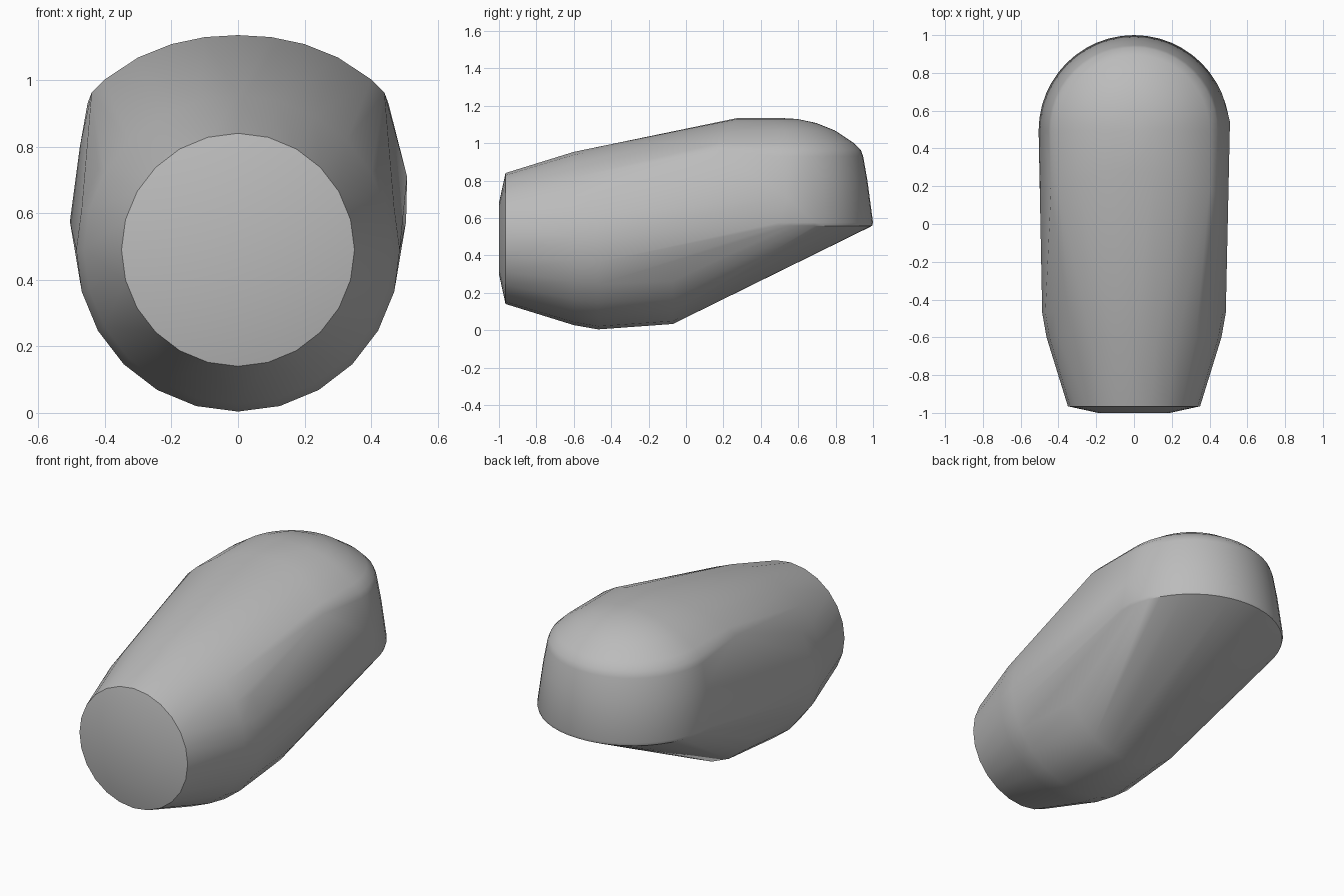
import bpy
import bmesh
from math import sin, cos, pi, radians

cube = bpy.data.objects.get("Cube")
if cube:
    bpy.data.objects.remove(cube, do_unlink=True)

grey = bpy.data.materials.new("mid_grey")
grey.use_nodes = True
colour = (0.5, 0.5, 0.5, 1)
grey.diffuse_color = colour
grey.node_tree.nodes["Principled BSDF"].inputs["Base Color"].default_value = colour

SIDES = 24
AXIS_Z = 0.49
CAP_Y = 0.495
bm = bmesh.new()


def barrel_ring(y, radius):
    """Upright ring around the long axis."""
    for i in range(SIDES):
        a = 2 * pi * i / SIDES
        bm.verts.new((radius * sin(a), y, AXIS_Z + radius * cos(a)))


def cap_arc(radius, z):
    """Level half ring around the rounded back."""
    for i in range(SIDES + 1):
        a = pi * i / SIDES
        bm.verts.new((radius * cos(a), CAP_Y + radius * sin(a), z))


# Barrel: shallow nose, taper, widest band, start of the sloping underside
for y, radius in ((-1, 0.19), (-0.965, 0.35), (-0.6, 0.463),
                  (-0.47, 0.486), (-0.07, 0.457)):
    barrel_ring(y, radius)

# Rounded back: lower rim and leaning wall
for radius, z in ((0.485, 0.55), (0.5, 0.558), (0.505, 0.575),
                  (0.475, 0.8), (0.452, 0.93)):
    cap_arc(radius, z)

# Domed top, carried forward as an arch with a curved front edge
for radius, z in ((0.44, 0.962), (0.4, 1.002), (0.3, 1.068),
                  (0.2, 1.108), (0.1, 1.129), (0, 1.135)):
    cap_arc(radius, z)
    for side in (-1, 1):
        bm.verts.new((side * radius, 0.28 - 0.6 * radius ** 2, z))

# Slight bulge on one flank
bm.verts.new((0.508, 0.54, 0.71))

# Wrap one taut skin around all the sections
bmesh.ops.remove_doubles(bm, verts=bm.verts, dist=0.0005)
hull = bmesh.ops.convex_hull(bm, input=bm.verts)
spare = {g for g in hull["geom_interior"] + hull["geom_unused"]
         if isinstance(g, bmesh.types.BMVert)}
bmesh.ops.delete(bm, geom=list(spare), context='VERTS')
bmesh.ops.dissolve_limit(bm, angle_limit=radians(0.5), verts=bm.verts, edges=bm.edges)
bmesh.ops.recalc_face_normals(bm, faces=bm.faces)

mesh = bpy.data.meshes.new("rounded_body")
bm.to_mesh(mesh)
bm.free()
mesh.materials.append(grey)
body = bpy.data.objects.new("rounded_body", mesh)
bpy.context.collection.objects.link(body)

bpy.ops.object.select_all(action='DESELECT')
body.select_set(True)
bpy.context.view_layer.objects.active = body
bpy.ops.object.shade_smooth_by_angle(angle=radians(30))
